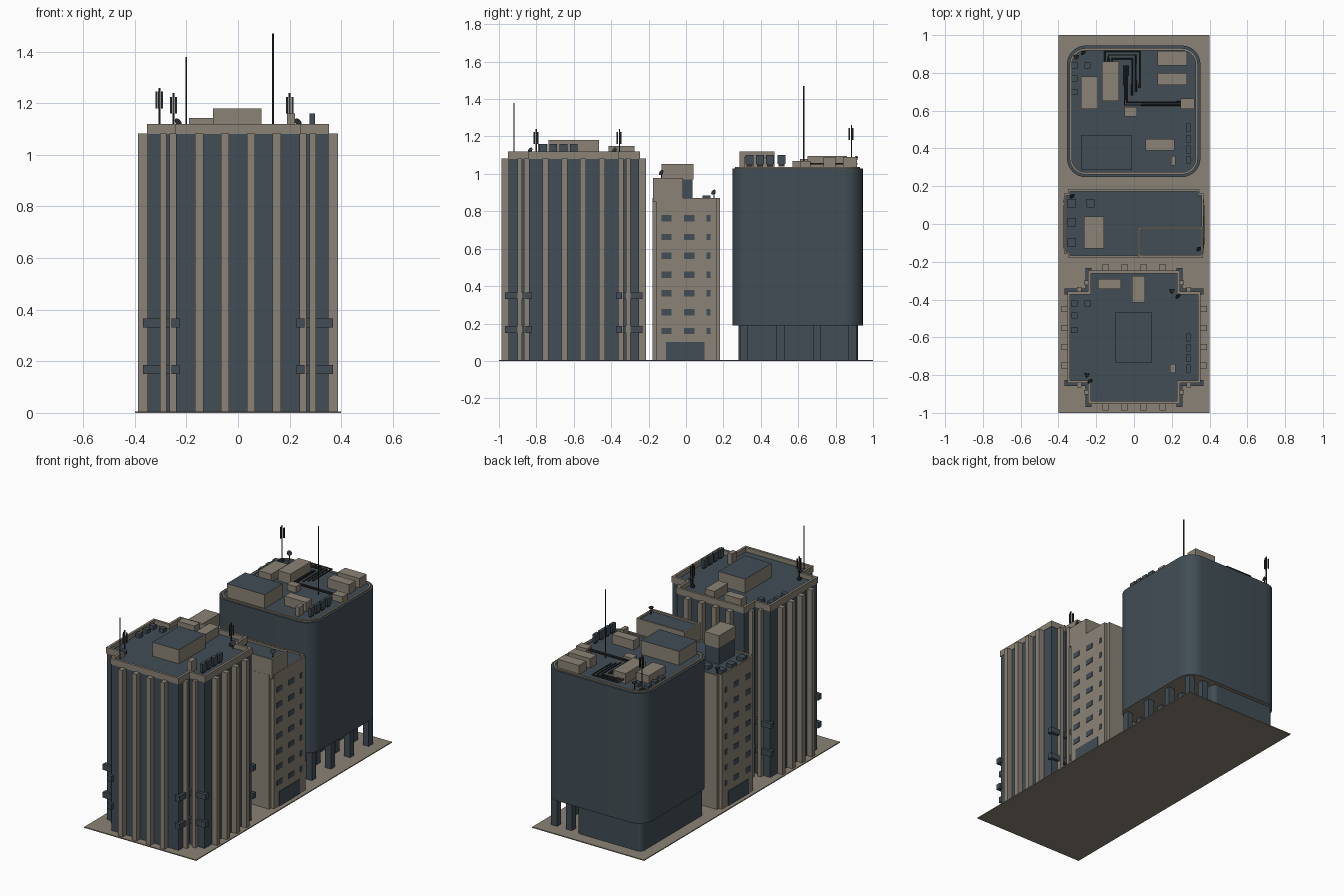
import bpy, bmesh, math

if "Cube" in bpy.data.objects:
    bpy.data.objects.remove(bpy.data.objects["Cube"])

def mat(name, c):
    m = bpy.data.materials.new(name)
    m.diffuse_color = (*c, 1)
    m.use_nodes = True
    m.node_tree.nodes["Principled BSDF"].inputs["Base Color"].default_value = m.diffuse_color
    return m

TAN = mat("tan concrete", (0.255, 0.225, 0.18))
DARK = mat("slate blue", (0.053, 0.075, 0.09))
BLACK = mat("dark metal", (0.03, 0.032, 0.034))


def finish(bm, name, mats):
    bmesh.ops.recalc_face_normals(bm, faces=bm.faces)
    me = bpy.data.meshes.new(name)
    bm.to_mesh(me)
    bm.free()
    for m in mats:
        me.materials.append(m)
    ob = bpy.data.objects.new(name, me)
    bpy.context.collection.objects.link(ob)
    return ob


def prism(name, pts, z0, z1, m, top=None, bottom=None):
    """Extruded plan outline, with optional roof and underside colours."""
    bm = bmesh.new()
    lo = [bm.verts.new((x, y, z0)) for x, y in pts]
    hi = [bm.verts.new((x, y, z1)) for x, y in pts]
    n = len(pts)
    for i in range(n):
        bm.faces.new((lo[i], lo[(i + 1) % n], hi[(i + 1) % n], hi[i]))
    bm.faces.new(hi).material_index = 1
    bm.faces.new(lo).material_index = 2
    return finish(bm, name, [m, top or m, bottom or m])


def ring(name, outer, inner, z0, z1, m):
    """Parapet between two matching outlines."""
    bm = bmesh.new()
    loops = [[bm.verts.new((x, y, z)) for x, y in p]
             for p, z in ((outer, z0), (outer, z1), (inner, z1), (inner, z0))]
    n = len(outer)
    for k in range(4):
        a, b = loops[k], loops[(k + 1) % 4]
        for i in range(n):
            bm.faces.new((a[i], a[(i + 1) % n], b[(i + 1) % n], b[i]))
    return finish(bm, name, [m])


def rect(x0, x1, y0, y1):
    return [(x0, y0), (x1, y0), (x1, y1), (x0, y1)]


def box(name, x0, x1, y0, y1, z0, z1, m=TAN, top=None):
    return prism(name, rect(x0, x1, y0, y1), z0, z1, m, top)


def cbox(name, x, y, s, z0, z1, m):
    return box(name, x - s, x + s, y - s, y + s, z0, z1, m)


def plus(h, a, cy):
    q = [(h, -a), (h, a), (a, a), (a, h)]
    pts = []
    for k in range(4):
        c, s = (1, 0, -1, 0)[k], (0, 1, 0, -1)[k]
        pts += [(x * c - y * s, x * s + y * c + cy) for x, y in q[:3]]
    return pts


def rounded(x0, x1, y0, y1, r, d=0, seg=8):
    pts = []
    for cx, cy, a0 in ((x1 - r, y1 - r, 0), (x0 + r, y1 - r, 90),
                       (x0 + r, y0 + r, 180), (x1 - r, y0 + r, 270)):
        for i in range(seg + 1):
            a = math.radians(a0 + 90 * i / seg)
            pts.append((cx + (r - d) * math.cos(a), cy + (r - d) * math.sin(a)))
    return pts


def notched(x0, x1, y0, y1, n):
    return [(x0 + n, y0), (x1 - n, y0), (x1 - n, y0 + n), (x1, y0 + n),
            (x1, y1 - n), (x1 - n, y1 - n), (x1 - n, y1), (x0 + n, y1),
            (x0 + n, y1 - n), (x0, y1 - n), (x0, y0 + n), (x0 + n, y0 + n)]


def pole(name, x, y, z0, z1, r=0.003):
    pts = [(x + r * math.cos(k * math.pi / 3), y + r * math.sin(k * math.pi / 3)) for k in range(6)]
    prism(name, pts, z0, z1, BLACK)


def mast(x, y, z0, z1):
    pole("mast_pole", x, y, z0, z1, 0.004)
    cbox("mast_base", x, y, 0.01, z0, z0 + 0.015, BLACK)
    for k in range(3):
        a = k * 2.094 + 0.5
        cbox("mast_panel", x + 0.012 * math.cos(a), y + 0.012 * math.sin(a),
             0.004, z1 - 0.08, z1 - 0.015, BLACK)


def dish(x, y, z0, z1):
    pole("dish_post", x, y, z0, z1)
    bm = bmesh.new()
    bmesh.ops.create_cone(bm, cap_ends=True, segments=12, radius1=0.006, radius2=0.016, depth=0.01)
    ob = finish(bm, "dish", [BLACK])
    ob.location = (x, y, z1)
    ob.rotation_euler = (math.radians(60), 0, math.radians(40))


def fan_row(x, ys, z):
    for y in ys:
        box("fan_unit", x - 0.01, x + 0.01, y - 0.021, y + 0.021, z + 0.012, z + 0.06, DARK)
        box("fan_foot", x - 0.006, x + 0.006, y - 0.016, y + 0.016, z, z + 0.012, BLACK)


def pipe(pts, z):
    cu = bpy.data.curves.new("roof_pipe", 'CURVE')
    cu.dimensions = '3D'
    cu.bevel_depth = 0.005
    cu.bevel_resolution = 1
    sp = cu.splines.new('POLY')
    sp.points.add(len(pts) - 1)
    for p, (x, y) in zip(sp.points, pts):
        p.co = (x, y, z, 1)
    cu.materials.append(BLACK)
    bpy.context.collection.objects.link(bpy.data.objects.new("roof_pipe", cu))


box("ground_slab", -0.4, 0.4, -1, 1, 0, 0.006)

# Front tower: cross plan with ribs
CY = -0.6
prism("cross_tower", plus(0.35, 0.24, CY), 0.003, 1.09, DARK)
ring("cross_parapet", plus(0.353, 0.243, CY), plus(0.338, 0.228, CY), 1.08, 1.12, TAN)
for s in (-1, 1):
    for t in (-0.15, -0.05, 0.05, 0.15):
        box("front_rib", t - 0.016, t + 0.016, *sorted((CY + s * 0.34, CY + s * 0.387)), 0.003, 1.083)
        box("side_rib", *sorted((s * 0.34, s * 0.387)), CY + t - 0.016, CY + t + 0.016, 0.003, 1.083)
    for t in (-1, 1):
        box("corner_rib_a", s * 0.29 - 0.012, s * 0.29 + 0.012,
            *sorted((CY + t * 0.23, CY + t * 0.266)), 0.003, 1.083)
        box("corner_rib_b", *sorted((s * 0.23, s * 0.266)),
            CY + t * 0.29 - 0.012, CY + t * 0.29 + 0.012, 0.003, 1.083)
        # ledges wrapping the recessed corners
        for z in (0.15, 0.33):
            box("ledge_a", *sorted((s * 0.226, s * 0.368)),
                *sorted((CY + t * 0.226, CY + t * 0.258)), z, z + 0.036, DARK)
            box("ledge_b", *sorted((s * 0.226, s * 0.258)),
                *sorted((CY + t * 0.226, CY + t * 0.368)), z, z + 0.036, DARK)
box("penthouse", -0.097, 0.092, -0.735, -0.465, 1.09, 1.18, TAN, DARK)
box("roof_box", -0.19, -0.07, -0.345, -0.29, 1.09, 1.142)
box("roof_box", -0.01, 0.058, -0.415, -0.275, 1.09, 1.15)
box("roof_box", 0.19, 0.22, -0.79, -0.74, 1.09, 1.16)
fan_row(0.288, (-0.6, -0.655, -0.71, -0.765), 1.1)
for x, y in ((-0.315, -0.42), (-0.245, -0.42), (-0.315, -0.485), (-0.315, -0.56)):
    cbox("vent", x, y, 0.016, 1.09, 1.115, DARK)
pole("whip_antenna", -0.2, -0.92, 1.09, 1.38, 0.0025)
mast(-0.25, -0.8, 1.09, 1.24)
mast(0.2, -0.355, 1.09, 1.24)
dish(-0.235, -0.83, 1.09, 1.125)
dish(0.23, -0.38, 1.09, 1.125)

# Middle block: notched corners, raised wing, windows at both ends
prism("middle_block", notched(-0.37, 0.368, -0.178, 0.182, 0.02), 0.003, 0.862, TAN, DARK)
ring("middle_parapet", notched(-0.37, 0.368, -0.178, 0.182, 0.02),
     notched(-0.36, 0.358, -0.168, 0.172, 0.02), 0.86, 0.872, TAN)
box("raised_wing", 0.02, 0.366, -0.177, -0.015, 0.85, 0.965, TAN, DARK)
ring("wing_parapet", rect(0.02, 0.366, -0.177, -0.015), rect(0.032, 0.354, -0.165, -0.027), 0.963, 0.977, TAN)
box("stair_house_base", -0.26, -0.165, -0.125, 0.035, 0.85, 0.97, DARK)
box("stair_house", -0.265, -0.16, -0.13, 0.04, 0.97, 1.052)
for x in (-0.37, 0.368):
    for y0, y1 in ((-0.13, -0.077), (-0.01, 0.045), (0.11, 0.13)):
        for k in range(7):
            z = 0.143 + 0.1005 * k
            box("window", x - 0.003, x + 0.003, y0, y1, z, z + 0.034, DARK)
    box("entrance", x - 0.004, x + 0.004, -0.108, 0.1, 0.006, 0.1, DARK)
for x, y in ((-0.33, 0.11), (-0.23, 0.11), (-0.33, 0.01), (-0.33, -0.1)):
    cbox("vent", x, y, 0.022, 0.86, 0.885, DARK)
dish(0.34, -0.13, 0.965, 1.005)
dish(-0.33, 0.15, 0.86, 0.9)

# Rear tower: rounded volume on a core and columns
R = (-0.355, 0.352, 0.248, 0.945, 0.1)
tower = prism("rounded_tower", rounded(*R), 0.19, 1.03, DARK, DARK, TAN)
ring("rounded_parapet", rounded(*R, d=0.014), rounded(*R, d=0.026), 1.028, 1.038, TAN)
prism("ground_core", rounded(-0.325, 0.14, 0.28, 0.92, 0.03), 0.003, 0.195, DARK)
for x in (0.2, 0.305):
    for y in (0.31, 0.505, 0.7, 0.89):
        cbox("column", x, y, 0.021, 0.003, 0.195, DARK)
box("plant_room", -0.28, -0.01, 0.285, 0.472, 1.03, 1.12, TAN, DARK)
for b in ((-0.28, -0.19, 0.61, 0.78, 1.08), (-0.17, -0.08, 0.65, 0.86, 1.095),
          (0.125, 0.28, 0.84, 0.915, 1.09), (0.125, 0.28, 0.735, 0.8, 1.09),
          (0.245, 0.32, 0.61, 0.665, 1.07), (0.06, 0.215, 0.39, 0.45, 1.09),
          (-0.05, 0.015, 0.57, 0.62, 1.07), (0.195, 0.22, 0.31, 0.36, 1.09)):
    box("roof_box", *b[:4], 1.03, b[4])
fan_row(0.288, (0.34, 0.395, 0.45, 0.51), 1.04)
for x, y in ((-0.315, 0.84), (-0.245, 0.84), (-0.315, 0.77), (-0.315, 0.70)):
    cbox("vent", x, y, 0.016, 1.03, 1.055, DARK)
for i in range(3):
    d = 0.02 * i
    pipe([(-0.155 + d, 0.85), (-0.155 + d, 0.915 - d), (0.03 - d, 0.915 - d), (0.03 - d, 0.72 - d)], 1.055)
for i in range(2):
    d = 0.015 * i
    pipe([(-0.035 - d, 0.84), (-0.035 - d, 0.645 - d), (0.25, 0.645 - d)], 1.055)
pole("whip_antenna", 0.135, 0.63, 1.03, 1.47, 0.004)
mast(-0.305, 0.885, 1.03, 1.26)
dish(-0.27, 0.91, 1.03, 1.08)

# Smooth the rounded tower only
bpy.context.view_layer.objects.active = tower
tower.select_set(True)
bpy.ops.object.shade_smooth_by_angle(angle=math.radians(30))
